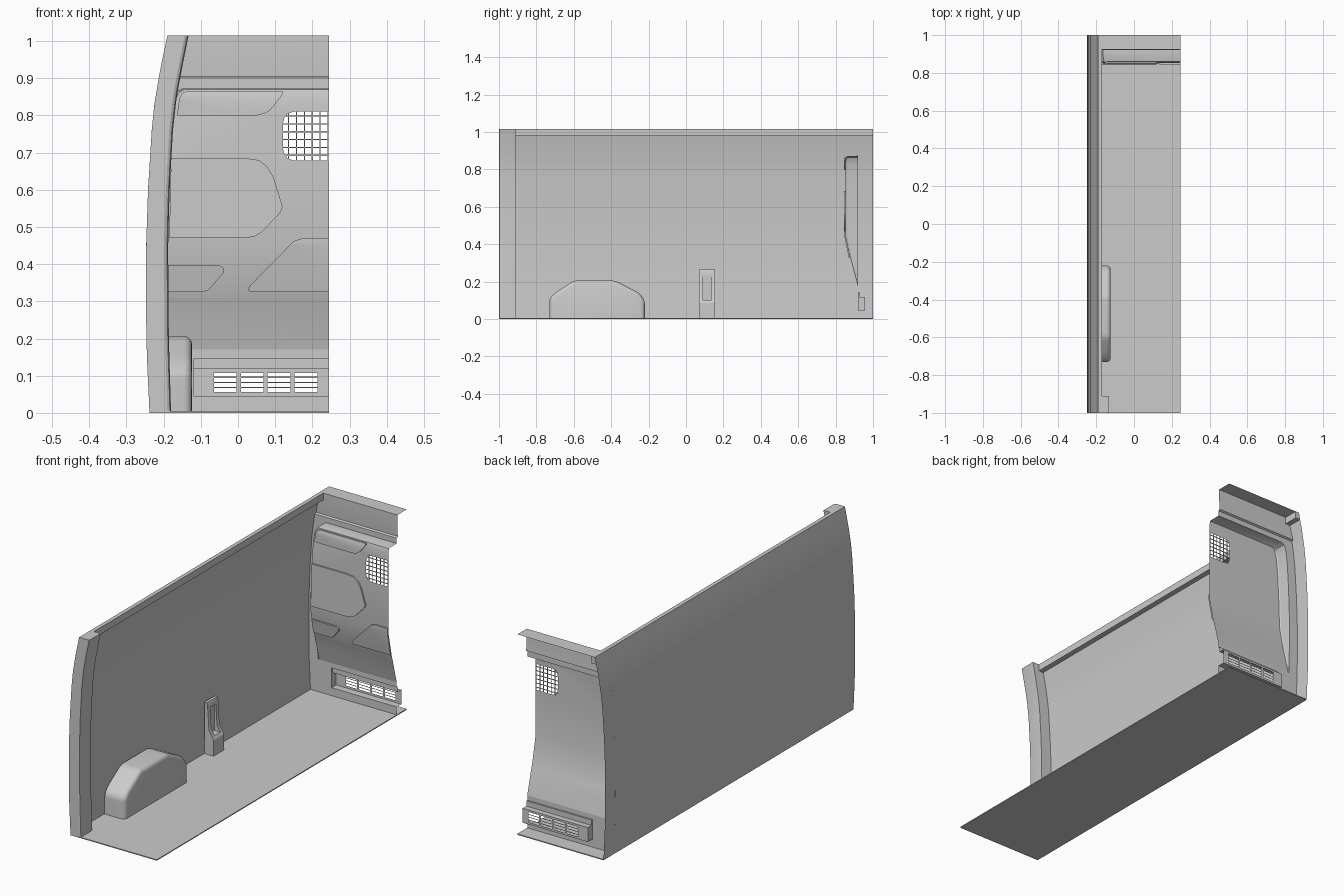
import bpy, bmesh
from mathutils import Vector

if "Cube" in bpy.data.objects:
    bpy.data.objects.remove(bpy.data.objects["Cube"])

R = 0.245                      # open (cut) side of the half body
TOP = 1.015
OUTER = [(0, -.238), (.15, -.245), (.3, -.248), (.45, -.247), (.6, -.242),
         (.76, -.232), (.83, -.225), (.92, -.21), (TOP, -.19)]
INNER = [(0, -.18), (.2, -.186), (.45, -.188), (.6, -.184), (.76, -.175),
         (.85, -.165), (.93, -.15), (TOP, -.133)]
PANEL = [(.17, .92), (.30, .886), (.31, .882), (.45, .853), (.85, .853), (.87, .859)]


def lerp(table, z):
    if z <= table[0][0]:
        return table[0][1]
    for (a, va), (b, vb) in zip(table, table[1:]):
        if z <= b:
            return va + (vb - va) * (z - a) / (b - a)
    return table[-1][1]


def finish(name, bm):
    bmesh.ops.remove_doubles(bm, verts=bm.verts, dist=1e-5)
    bmesh.ops.recalc_face_normals(bm, faces=bm.faces)
    me = bpy.data.meshes.new(name)
    bm.to_mesh(me)
    bm.free()
    ob = bpy.data.objects.new(name, me)
    bpy.context.collection.objects.link(ob)
    return ob


def loft(name, rows, cap=False):
    """Quad sheet through equal-length rows of points."""
    bm = bmesh.new()
    g = [[bm.verts.new(p) for p in row] for row in rows]
    for a, b in zip(g, g[1:]):
        for i in range(len(a) - 1):
            bm.faces.new((a[i], a[i + 1], b[i + 1], b[i]))
    if cap:
        bm.faces.new(g[-1])
        bm.faces.new(g[0])
    return finish(name, bm)


def box(bm, x0, x1, y0, y1, z0, z1):
    vs = bmesh.ops.create_cube(bm, size=1)['verts']
    for v in vs:
        v.co = Vector(((x0 + x1) / 2 + v.co.x * (x1 - x0), (y0 + y1) / 2 + v.co.y * (y1 - y0),
                       (z0 + z1) / 2 + v.co.z * (z1 - z0)))


def prism(bm, pts, vec):
    f = bm.faces.new([bm.verts.new(p) for p in pts])
    ext = bmesh.ops.extrude_face_region(bm, geom=[f])['geom']
    bmesh.ops.translate(bm, vec=vec, verts=[v for v in ext if isinstance(v, bmesh.types.BMVert)])
    bmesh.ops.recalc_face_normals(bm, faces=bm.faces)


def drape(name, bm):
    """Bend a flat x-z piece onto the bulkhead panel profile."""
    for z, _ in PANEL[1:-1]:
        bmesh.ops.bisect_plane(bm, geom=bm.verts[:] + bm.edges[:] + bm.faces[:],
                               plane_co=(0, 0, z), plane_no=(0, 0, 1))
    for v in bm.verts:
        v.co.y += lerp(PANEL, v.co.z)
    return finish(name, bm)


def pad(name, pts, height=.008, inset=.007):
    """Raised pressing with sloped rim."""
    bm = bmesh.new()
    f = bm.faces.new([bm.verts.new((x, 0, z)) for x, z in pts])
    bmesh.ops.inset_region(bm, faces=[f], thickness=inset, use_boundary=True)
    for v in f.verts:
        v.co.y = -height
    return drape(name, bm)


# Floor
bm = bmesh.new()
prism(bm, [(-.238, -1, 0), (R, -1, 0), (R, 1, 0), (-.238, 1, 0)], (0, 0, .005))
finish("floor", bm)

# Curved side wall
zs = [i * TOP / 28 for i in range(29)]
loft("side_wall", [[(lerp(OUTER, z), y, z) for y in (-1, 1)] for z in zs])

# Roof rail along the wall top
rail = [(-.19, TOP), (-.17, TOP), (-.17, .98), (-.197, .98)]
loft("roof_rail", [[(x, y, z) for x, z in rail] for y in (-.91, 1)], cap=True)

# Door pillar at the front opening
rows = []
for z in zs:
    o, i = lerp(OUTER, z), lerp(INNER, z)
    rows.append([(o, -1, z), (i - .01, -1, z), (i - .003, -.996, z), (i, -.985, z),
                 (i, -.91, z), (o, -.91, z)])
loft("door_pillar", rows, cap=True)

# Wheel arch with rounded edges
bm = bmesh.new()
arch = [(-.73, 0), (-.73, .11), (-.70, .14), (-.60, .206), (-.38, .206), (-.25, .14), (-.22, .10), (-.22, 0)]
prism(bm, [(-.236, y, z) for y, z in arch], (.112, 0, 0))
edges = [e for e in bm.edges if not all(v.co.x < -.23 for v in e.verts)
         and not all(v.co.z < .001 for v in e.verts)]
bmesh.ops.bevel(bm, geom=edges, offset=.025, segments=4, profile=.5, affect='EDGES', clamp_overlap=True)
finish("wheel_arch", bm)

# Belt anchor cover with a recess
bm = bmesh.new()
prof = [(-.236, 0), (-.186, 0), (-.186, .085), (-.212, .13), (-.22, .255), (-.224, .265), (-.238, .265)]
prism(bm, [(x, .07, z) for x, z in prof], (0, .085, 0))
anchor = finish("belt_anchor", bm)
bm = bmesh.new()
box(bm, -.226, -.15, .09, .135, .10, .235)
cutter = finish("anchor_cutter", bm)
cutter.hide_render = True
cutter.hide_viewport = True
mod = anchor.modifiers.new("recess", 'BOOLEAN')
mod.object = cutter
mod.operation = 'DIFFERENCE'

# Bulkhead main panel: left edge path, then rounded top corner
path = [(lerp(INNER, z) - .004, z) for z in (.17, .24, .305, .38, .45, .55, .65, .75, .82)]
path += [(-.166, .845), (-.158, .862), (-.142, .87), (R, .87)]
window = [(R, .81), (.15, .81), (.134, .805), (.125, .795), (.121, .78),
          (.121, .71), (.125, .695), (.134, .684), (.15, .679), (R, .679)]
bm = bmesh.new()
bm.faces.new([bm.verts.new((x, 0, z)) for x, z in path + window + [(R, .17)]])
drape("bulkhead_panel", bm)

# Panel side walls down to the flange, then the flat flange itself
rim = [(x - (.006 if x < 0 else 0), z + (.003 if z > .84 else 0)) for x, z in path]
loft("panel_rim", [[(x, lerp(PANEL, z), z) for x, z in path],
                   [(x - (.004 if x < 0 else 0), min(.92, lerp(PANEL, z) + .006), z + (.002 if z > .84 else 0))
                    for x, z in path],
                   [(x, .92, z) for x, z in rim]])
flange = [(lerp(OUTER, z), z) for z in (0, .15, .3, .45, .6, .76, .83, .9)] + [(R, .9)]
flange += rim[::-1] + [(R, .17), (R, .145), (-.12, .145), (-.12, .045), (R, .045), (R, 0)]
bm = bmesh.new()
bm.faces.new([bm.verts.new((x, .92, z)) for x, z in flange])
finish("bulkhead_flange", bm)

# Bulkhead header and top flange
header = [(.92, .9), (.929, .905), (.925, .96), (.925, TOP), (1, TOP)]
loft("bulkhead_header", [[(lerp(OUTER, z), y, z), (R, y, z)] for y, z in header])

# Pressed shapes on the bulkhead
pad("upper_pressing", [(-.164, .80), (.05, .80), (.075, .806), (.09, .818), (.12, .857), (.119, .866),
                       (-.135, .866), (-.15, .86), (-.158, .845)])
pad("middle_pressing", [(-.185, .47), (.02, .47), (.045, .475), (.065, .487), (.115, .54), (.12, .555),
                        (.095, .635), (.078, .663), (.055, .68), (.02, .685), (-.18, .685)])
pad("lower_left_pressing", [(-.188, .325), (-.095, .325), (-.08, .33), (-.04, .375), (-.037, .388),
                            (-.05, .397), (-.188, .397)])
pad("lower_right_pressing", [(.035, .325), (R, .325), (R, .47), (.175, .47), (.15, .462), (.03, .34), (.028, .33)])

# Window mesh wires
bm = bmesh.new()
for i in range(6):
    x = .136 + i * .0212
    box(bm, x - .0015, x + .0015, .852, .855, .68, .81)
    z = .693 + i * .021
    box(bm, .121, R, .852, .855, z - .0015, z + .0015)
finish("window_mesh", bm)

# Vent recess
vent = [(.92, .145), (.928, .145), (.928, .118), (.957, .118)]
loft("vent_top", [[(-.12, y, z), (R, y, z)] for y, z in vent])
loft("vent_bottom", [[(-.12, y, .045), (R, y, .045)] for y in (.92, .957)])
bm = bmesh.new()
side = [(.92, .045), (.957, .045), (.957, .118), (.928, .118), (.928, .145), (.92, .145)]
bm.faces.new([bm.verts.new((-.12, y, z)) for y, z in side])
finish("vent_side", bm)

# Slotted vent plate: grid cells with the slots left out
xs, hs = [-.12], [.045]
for i in range(4):
    xs += [-.065 + i * .0725, -.004 + i * .0725]
    hs += [.056 + i * .0138, .0665 + i * .0138]
xs.append(R)
hs.append(.118)
bm = bmesh.new()
for i in range(9):
    for j in range(9):
        if not (i % 2 and j % 2):
            bm.faces.new([bm.verts.new((x, .957, z)) for x, z in (
                (xs[i], hs[j]), (xs[i + 1], hs[j]), (xs[i + 1], hs[j + 1]), (xs[i], hs[j + 1]))])
finish("vent_plate", bm)

# Smooth shading with sharp edges kept
for ob in bpy.context.collection.objects:
    if ob is not cutter:
        ob.select_set(True)
        bpy.context.view_layer.objects.active = ob
bpy.ops.object.shade_smooth_by_angle(angle=.5)
